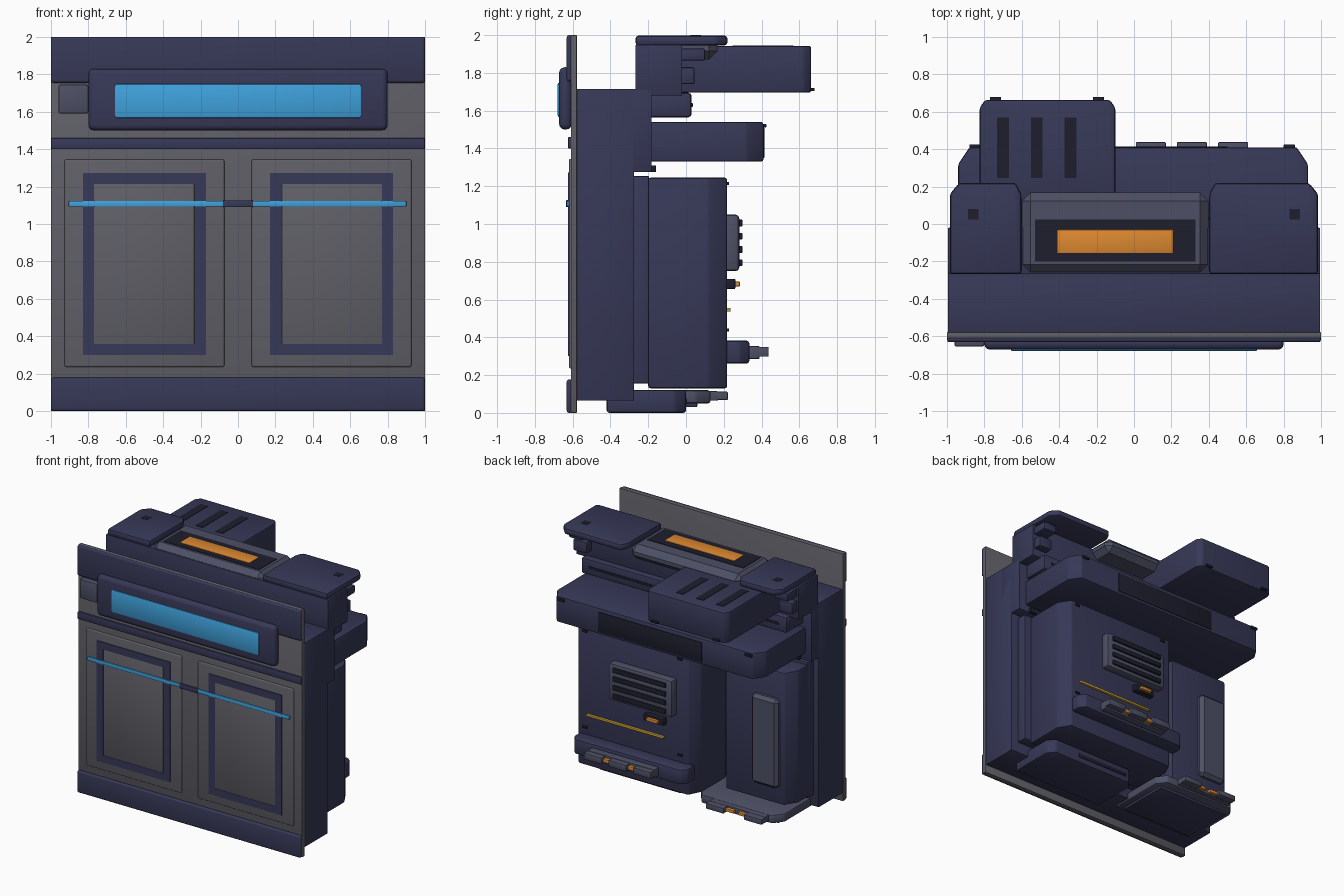
import bpy, bmesh

if "Cube" in bpy.data.objects:
    bpy.data.objects.remove(bpy.data.objects["Cube"])

def mat(name, rgb):
    m = bpy.data.materials.new(name)
    m.diffuse_color = (*rgb, 1)
    m.use_nodes = True
    m.node_tree.nodes["Principled BSDF"].inputs["Base Color"].default_value = m.diffuse_color
    return m

NAVY = mat("navy", (.038, .040, .095))
GREY = mat("grey", (.115, .115, .135))
SLATE = mat("slate", (.075, .08, .13))
DARK = mat("dark", (.013, .013, .027))
BLUE = mat("blue", (.05, .36, .72))
ORANGE = mat("orange", (.73, .25, .03))
YELLOW = mat("yellow", (.6, .36, .03))

def prism(name, pts, z0, z1, m, bevel=.01, seg=2):
    """Extrude an xy outline from z0 to z1 with rounded edges."""
    bm = bmesh.new()
    f = bm.faces.new([bm.verts.new((x, y, z0)) for x, y in pts])
    up = bmesh.ops.extrude_face_region(bm, geom=[f])["geom"]
    bmesh.ops.translate(bm, vec=(0, 0, z1 - z0), verts=[v for v in up if isinstance(v, bmesh.types.BMVert)])
    bmesh.ops.recalc_face_normals(bm, faces=bm.faces)
    if bevel:
        bmesh.ops.bevel(bm, geom=bm.edges[:], offset=bevel, segments=seg, affect='EDGES', profile=.5)
    me = bpy.data.meshes.new(name)
    bm.to_mesh(me)
    bm.free()
    ob = bpy.data.objects.new(name, me)
    bpy.context.collection.objects.link(ob)
    me.materials.append(m)
    return ob

def box(name, x, y, z, m, bevel=.008, seg=2):
    return prism(name, [(x[0], y[0]), (x[1], y[0]), (x[1], y[1]), (x[0], y[1])], *z, m, bevel, seg)

def chamfered(name, x, y, z, m, left=.06, right=.06, depth=.09, bevel=.01):
    """Box whose rear vertical corners are cut at an angle."""
    pts = [(x[0], y[0]), (x[1], y[0])]
    pts += [(x[1], y[1] - depth), (x[1] - right, y[1])] if right else [(x[1], y[1])]
    pts += [(x[0] + left, y[1]), (x[0], y[1] - depth)] if left else [(x[0], y[1])]
    return prism(name, pts, *z, m, bevel)

def ring(name, x, z, y, w, m):
    """Flat rectangular frame in the xz plane."""
    bm = bmesh.new()
    corners = lambda d, yy: [bm.verts.new(c) for c in ((x[0]+d, yy, z[0]+d), (x[1]-d, yy, z[0]+d),
                                                       (x[1]-d, yy, z[1]-d), (x[0]+d, yy, z[1]-d))]
    loops = [corners(0, y[0]), corners(w, y[0]), corners(w, y[1]), corners(0, y[1])]
    for k in range(4):
        a, b = loops[k], loops[(k + 1) % 4]
        for i in range(4):
            bm.faces.new((a[i], a[(i + 1) % 4], b[(i + 1) % 4], b[i]))
    bmesh.ops.recalc_face_normals(bm, faces=bm.faces)
    me = bpy.data.meshes.new(name)
    bm.to_mesh(me)
    bm.free()
    me.materials.append(m)
    bpy.context.collection.objects.link(bpy.data.objects.new(name, me))

# Front panel, trims and display
box("front_panel", (-1, 1), (-.61, -.578), (0, 2), GREY, .004)
box("top_trim", (-1, 1), (-.632, -.6), (1.755, 2), NAVY, .014, 3)
box("bottom_trim", (-1, 1), (-.632, -.6), (0, .178), NAVY, .014, 3)
box("middle_trim", (-1, 1), (-.625, -.6), (1.4, 1.46), NAVY, .006)
box("display_frame", (-.8, .8), (-.672, -.605), (1.5, 1.83), NAVY, .03, 3)
box("display_screen", (-.66, .66), (-.68, -.65), (1.565, 1.75), BLUE, .012)
box("side_button", (-.96, -.8), (-.655, -.6), (1.59, 1.745), SLATE, .01)

# Doors, inlay frames and light strip
for s, side in ((-1, "left"), (1, "right")):
    span = lambda a, b: tuple(sorted((s * a, s * b)))
    box(side + "_door", span(.073, .928), (-.62, -.6), (.235, 1.345), GREY, .01, 3)
    ring(side + "_door_inlay", span(.172, .828), (.3, 1.272), (-.625, -.61), .058, NAVY)
    box(side + "_door_inset", span(.232, .768), (-.623, -.61), (.352, 1.226), GREY, .007)
box("light_strip", (-.905, .9), (-.632, -.615), (1.093, 1.123), BLUE, .004)
box("strip_bracket", (-.08, .08), (-.635, -.615), (1.09, 1.126), NAVY, .003)

# Main housing
box("lower_housing", (-.995, .995), (-.58, -.275), (.065, 1.715), NAVY, .005)
box("rear_bulkhead", (-.995, .995), (-.4, -.182), (1.275, 1.715), NAVY, .005)
box("upper_housing", (-.995, .995), (-.268, -.02), (1.68, 1.95), NAVY, .005)
box("back_plate", (-.95, .93), (-.285, -.195), (.155, 1.255), NAVY, .01)
box("bulkhead_lip", (-.9, .9), (-.2, -.158), (1.275, 1.31), DARK, .004)

# Top caps and vented crown
chamfered("left_cap", (-.985, -.602), (-.268, .22), (1.945, 1.998), NAVY, .05, .03, .06, .018)
chamfered("right_cap", (.402, .985), (-.268, .22), (1.945, 1.998), NAVY, .03, .05, .06, .018)
box("top_console", (-.598, .398), (-.262, .168), (1.87, 1.99), SLATE, .045, 1)
box("console_recess", (-.53, .33), (-.2, .025), (1.97, 1.994), DARK, 0)
box("console_light", (-.41, .21), (-.155, -.03), (1.98, 1.998), ORANGE, .003)
for s in (-1, 1):
    box("cap_latch", (s*.86 - .028, s*.86 + .028), (.025, .08), (1.98, 2), DARK, 0)
    box("upper_clip", (s*.92 - .06, s*.92 + .06), (-.03, .1), (1.865, 1.93), NAVY, .01)
    box("lower_clip", (s*.92 - .06, s*.92 + .06), (-.03, .045), (1.74, 1.83), NAVY, .01)

# Vent box
chamfered("vent_box", (-.825, -.1), (-.05, .663), (1.695, 1.943), NAVY, .03, .03, .04, .012)
for x in (-.7, -.52, -.34):
    box("vent_slot", (x - .032, x + .032), (.245, .57), (1.93, 1.946), DARK, 0)
for x in (-.74, -.19):
    box("vent_box_foot", (x - .03, x + .03), (.64, .68), (1.703, 1.72), DARK, .003)

# Shelves across the back
box("upper_shelf", (-.92, .92), (-.2, .03), (1.565, 1.695), NAVY, .018)
box("shelf_groove", (-.85, .85), (0, .036), (1.62, 1.64), DARK, .002)
chamfered("wide_shelf", (-.94, .93), (-.2, .41), (1.33, 1.54), NAVY, .06, .06, .09, .012)
box("shelf_screen", (-.43, .5), (.38, .415), (1.35, 1.51), DARK, .003)
for x in (-.85, .83):
    box("shelf_foot", (x - .03, x + .03), (.39, .425), (1.51, 1.53), DARK, .003)

# Large rear cabinet with vent, plugs and ledge
chamfered("rear_cabinet", (-.22, .87), (-.2, .218), (.13, 1.245), NAVY, .05, .06, .1, .012)
box("rear_vent", (-.07, .5), (.2, .282), (.75, 1.05), SLATE, .02)
for i in range(4):
    z = .795 + i * .07
    box("rear_vent_slat", (-.02, .45), (.27, .298), (z - .018, z + .018), DARK, .003)
box("small_socket", (.02, .2), (.2, .262), (.655, .71), DARK, .008)
box("small_plug", (.06, .16), (.25, .285), (.67, .695), ORANGE, .004)
box("status_line", (.04, .73), (.2, .236), (.537, .555), YELLOW, .003)
chamfered("rear_ledge", (-.22, .8), (.2, .335), (.262, .382), NAVY, .04, .04, .05, .012)
box("ledge_connector", (.01, .61), (.32, .39), (.285, .355), SLATE, .008)
for x in (.09, .31, .53):
    box("connector_tab", (x - .08, x + .08), (.38, .438), (.298, .35), SLATE, .006)
for x in (.2, .42):
    box("connector_plug", (x - .06, x + .06), (.37, .415), (.305, .335), ORANGE, .004)
for x in (-.1, .75):
    for z in (.44, 1.215):
        box("cabinet_screw", (x - .02, x + .02), (.2, .228), (z - .008, z + .008), DARK, 0)

# Narrow rear cabinet
chamfered("side_cabinet", (-.95, -.34), (-.28, .02), (.165, 1.235), NAVY, .06, .03, .1, .012)
box("side_panel", (-.86, -.62), (0, .07), (.3, 1.02), SLATE, .025, 1)

# Base boxes and tray
chamfered("base_box", (0, .83), (-.42, 0), (0, .122), NAVY, .05, .05, .06, .014)
box("base_slot", (.08, .55), (-.03, .005), (.045, .075), DARK, .002)
chamfered("tray", (-.92, -.17), (-.42, .13), (.05, .12), SLATE, .06, .06, .08, .014)
box("tray_underside", (-.87, -.22), (-.38, .06), (.03, .07), NAVY, .008)
box("tray_connector", (-.83, -.33), (.11, .17), (.065, .115), SLATE, .006)
for x in (-.75, -.41):
    box("tray_tab", (x - .08, x + .08), (.14, .222), (.068, .112), SLATE, .006)
for x in (-.65, -.51):
    box("tray_plug", (x - .05, x + .05), (.15, .195), (.078, .102), ORANGE, .004)

# Smooth the rounded edges only
for ob in bpy.context.collection.objects:
    ob.select_set(True)
    bpy.context.view_layer.objects.active = ob
bpy.ops.object.shade_smooth_by_angle(angle=.6)
